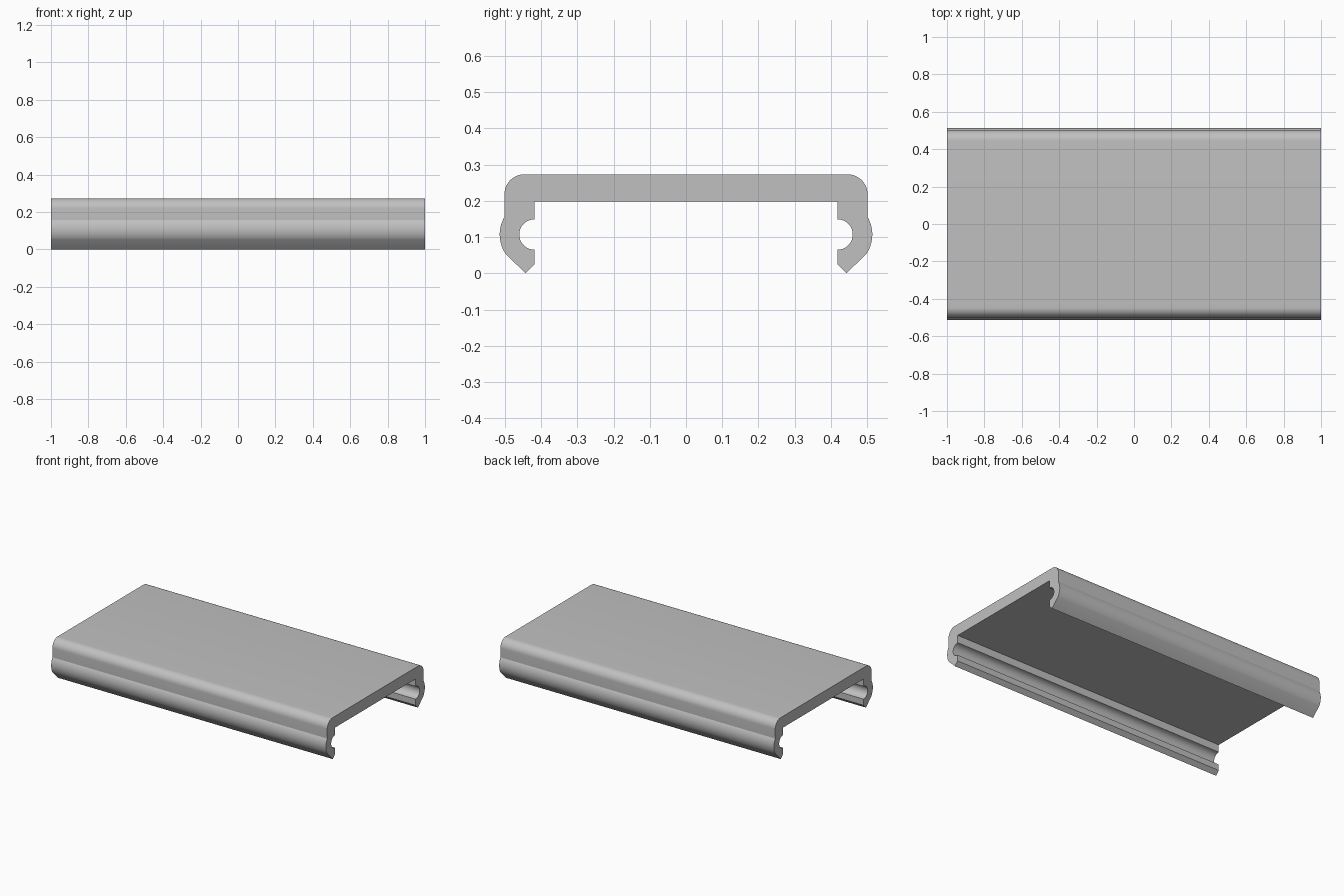
import bpy
import bmesh
from math import cos, sin, radians

cube = bpy.data.objects.get("Cube")
if cube:
    bpy.data.objects.remove(cube, do_unlink=True)

LENGTH = 2.0
TOP = 0.273
SIDE = 0.501
CORNER = 0.055
CLIP_Y, CLIP_Z = 0.418, 0.107   # shared centre of groove and outer bulge


def arc(cy, cz, r, start, end, steps):
    """Points along an arc in the cross-section, angles in degrees."""
    angles = [radians(start + (end - start) * i / steps) for i in range(steps + 1)]
    return [(cy + r * cos(a), cz + r * sin(a)) for a in angles]


# Half cross-section from the top edge, around the clip leg, to the underside
half = arc(SIDE - CORNER, TOP - CORNER, CORNER, 90, 0, 12)
half += arc(CLIP_Y, CLIP_Z, 0.096, 31, -33, 14)
half += [(0.443, 0), (CLIP_Y, 0.025)]
half += arc(CLIP_Y, CLIP_Z, 0.042, -90, 90, 20)
half += [(CLIP_Y, 0.198)]
profile = half + [(-y, z) for y, z in reversed(half)]

# Extrude the closed section along the length
bm = bmesh.new()
section = bm.faces.new([bm.verts.new((-LENGTH / 2, y, z)) for y, z in profile])
result = bmesh.ops.extrude_face_region(bm, geom=[section], use_keep_orig=True)
moved = [v for v in result["geom"] if isinstance(v, bmesh.types.BMVert)]
bmesh.ops.translate(bm, verts=moved, vec=(LENGTH, 0, 0))
bmesh.ops.recalc_face_normals(bm, faces=bm.faces)
mesh = bpy.data.meshes.new("clip_on_cover")
bm.to_mesh(mesh)
bm.free()

# Plain grey finish
grey = bpy.data.materials.new("grey")
grey.use_nodes = True
colour = (0.53, 0.53, 0.53, 1)
grey.diffuse_color = colour
grey.node_tree.nodes["Principled BSDF"].inputs["Base Color"].default_value = colour
mesh.materials.append(grey)

cover = bpy.data.objects.new("clip_on_cover", mesh)
bpy.context.collection.objects.link(cover)
bpy.ops.object.select_all(action="DESELECT")
cover.select_set(True)
bpy.context.view_layer.objects.active = cover
bpy.ops.object.shade_smooth_by_angle(angle=radians(25))
